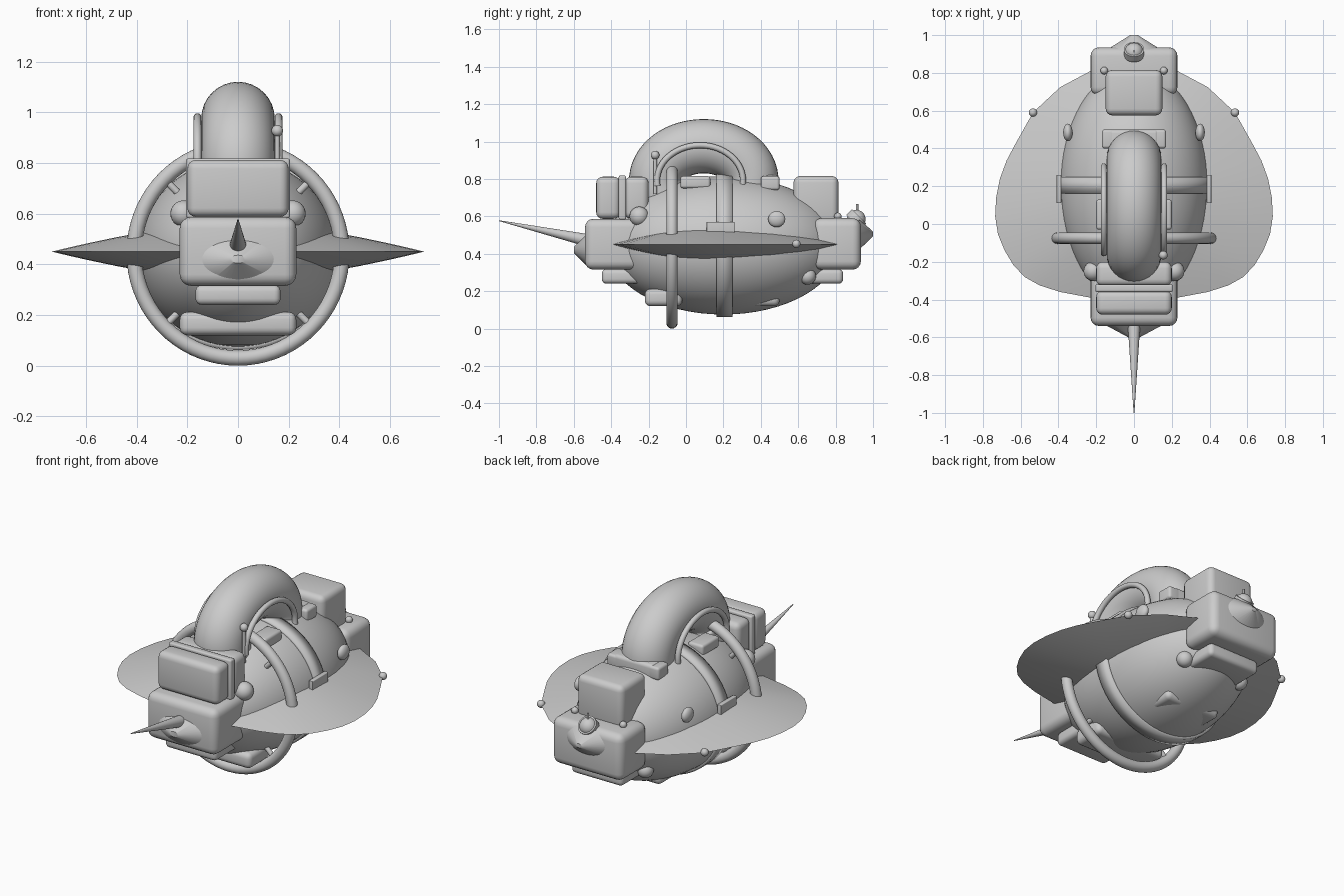
import bpy, bmesh, math
from mathutils import Vector, Matrix

if "Cube" in bpy.data.objects:
    bpy.data.objects.remove(bpy.data.objects["Cube"])


def finish(name, bm, smooth=40):
    bmesh.ops.recalc_face_normals(bm, faces=bm.faces)
    me = bpy.data.meshes.new(name)
    bm.to_mesh(me)
    bm.free()
    ob = bpy.data.objects.new(name, me)
    bpy.context.collection.objects.link(ob)
    bpy.ops.object.select_all(action='DESELECT')
    ob.select_set(True)
    bpy.context.view_layer.objects.active = ob
    bpy.ops.object.shade_smooth_by_angle(angle=math.radians(smooth))
    return ob


def box(name, x, y, z, bevel=0.035):
    """Rounded box from (min, max) pairs."""
    bm = bmesh.new()
    bmesh.ops.create_cube(bm, size=1)
    for v in bm.verts:
        v.co = Vector([(a + b) / 2 + c * (b - a) for (a, b), c in zip((x, y, z), v.co)])
    bmesh.ops.bevel(bm, geom=bm.edges[:], offset=bevel, segments=4, profile=0.5, affect='EDGES')
    return finish(name, bm)


def ball(name, loc, r, seg=24):
    bm = bmesh.new()
    bmesh.ops.create_uvsphere(bm, u_segments=seg, v_segments=seg // 2, radius=1)
    r = r if isinstance(r, tuple) else (r, r, r)
    bm.transform(Matrix.Translation(loc) @ Matrix.Diagonal((*r, 1)))
    return finish(name, bm)


def cone(name, a, b, r1, r2=0.0, squash=1.0, seg=32):
    """Cone or rod from a to b; squash flattens the section in z."""
    a, b = Vector(a), Vector(b)
    d = b - a
    bm = bmesh.new()
    bmesh.ops.create_cone(bm, cap_ends=True, segments=seg, radius1=r1, radius2=r2, depth=d.length)
    bm.transform(Matrix.Translation((a + b) / 2) @ Matrix.Diagonal((1, 1, squash, 1))
                 @ d.to_track_quat('Z', 'Y').to_matrix().to_4x4())
    return finish(name, bm)


def tube(name, pts, r, closed=False, seg=20):
    """Round tube swept along points lying in one plane."""
    pts = [Vector(p) for p in pts]
    n = len(pts)
    normal = (pts[n // 3] - pts[0]).cross(pts[2 * n // 3] - pts[0]).normalized()
    bm = bmesh.new()
    rings = []
    for i, p in enumerate(pts):
        prev = pts[i - 1] if closed or i else p
        nxt = pts[(i + 1) % n] if closed or i < n - 1 else p
        side = (nxt - prev).normalized().cross(normal)
        rings.append([bm.verts.new(p + r * (math.cos(t) * side + math.sin(t) * normal))
                      for t in (2 * math.pi * k / seg for k in range(seg))])
    for i in range(n if closed else n - 1):
        a, b = rings[i], rings[(i + 1) % n]
        for k in range(seg):
            bm.faces.new((a[k], a[(k + 1) % seg], b[(k + 1) % seg], b[k]))
    if not closed:
        bm.faces.new(rings[0])
        bm.faces.new(rings[-1])
    return finish(name, bm)


def arc(x, cy, cz, ry, rz, a0, a1, n=40):
    return [(x, cy + ry * math.cos(t), cz + rz * math.sin(t))
            for t in (math.radians(a0 + (a1 - a0) * i / n) for i in range(n + 1))]


# Egg-shaped hull
ball("hull", (0, 0.2, 0.445), (0.395, 0.625, 0.37), 64)

# Thin lens-shaped brim around the hull
half = [(0, -0.40), (0.23, -0.39), (0.39, -0.36), (0.50, -0.325), (0.58, -0.28), (0.64, -0.215), (0.685, -0.14),
        (0.72, -0.055), (0.735, 0.04), (0.73, 0.14), (0.71, 0.24), (0.675, 0.335), (0.63, 0.42),
        (0.535, 0.59), (0.39, 0.725), (0.23, 0.81), (0, 0.84)]
outline = half + [(-x, y) for x, y in half[-2:0:-1]]
bm = bmesh.new()
C = Vector((0, 0.2))
layers = [(s, 0.12 * (1 - s ** 1.5)) for s in (0.3, 0.5, 0.65, 0.8, 0.9, 0.96)]
layers = layers + [(1, 0.0)] + [(s, -h) for s, h in reversed(layers)]
rings = []
for s, h in layers:
    rings.append([bm.verts.new((*(C + s * (Vector(p) - C)), 0.45 + h)) for p in outline])
for a, b in zip(rings, rings[1:]):
    for k in range(len(outline)):
        j = (k + 1) % len(outline)
        bm.faces.new((a[k], a[j], b[j], b[k]))
bm.faces.new(rings[0])
bm.faces.new(rings[-1])
finish("brim", bm, 60)

# Nose block, its pointed boss and spike
box("nose_block", (-0.23, 0.23), (-0.54, -0.22), (0.315, 0.587), 0.045)
cone("nose_boss", (0, -0.53, 0.42), (0, -0.6, 0.42), 0.16, 0.03, 0.53)
cone("nose_spike", (0, -0.52, 0.47), (0, -1.0, 0.577), 0.034, 0.002)
box("front_upper_case", (-0.2, 0.2), (-0.48, -0.352), (0.587, 0.812))
box("front_upper_plate", (-0.205, 0.205), (-0.36, -0.32), (0.582, 0.818), 0.01)
box("front_upper_back", (-0.2, 0.2), (-0.328, -0.2), (0.587, 0.812))
box("front_lower_case", (-0.168, 0.168), (-0.45, -0.2), (0.24, 0.318), 0.025)

# Tail block, boss and signal lamp
box("tail_block", (-0.23, 0.23), (0.68, 0.935), (0.315, 0.59), 0.045)
cone("tail_boss", (0, 0.925, 0.505), (0, 1.0, 0.505), 0.14, 0.02, 0.6)
box("tail_upper_case", (-0.15, 0.15), (0.575, 0.815), (0.56, 0.815))
box("tail_lower_case", (-0.168, 0.168), (0.62, 0.84), (0.24, 0.318), 0.025)
ball("tail_lamp", (0, 0.91, 0.585), 0.05)
cone("tail_lamp_band", (0, 0.895, 0.57), (0, 0.925, 0.6), 0.054, 0.054)
cone("tail_lamp_pin", (0, 0.915, 0.6), (0, 0.915, 0.665), 0.006, 0.006)

# Belly pads
box("belly_pad_front", (-0.23, 0.23), (-0.22, -0.02), (0.12, 0.212), 0.03)
box("belly_pad_rear", (-0.18, 0.18), (0.34, 0.5), (0.12, 0.2), 0.03)

# Thick arch on top, with a thin collar where it meets the hull
tube("top_arch", arc(0, 0.095, 0.79, 0.255, 0.185, -25, 205), 0.145, seg=32)
for i, (y, z) in enumerate(((-0.15, 0.79), (0.4, 0.8))):
    box(f"arch_foot_{i}", (-0.13, 0.13), (y - 0.1, y + 0.1), (z - 0.08, z + 0.02), 0.02)

# Ring around the hull and its four pegs
tube("ring", [(0.41 * math.cos(t), -0.075, 0.445 + 0.415 * math.sin(t))
              for t in (2 * math.pi * i / 72 for i in range(72))], 0.03, True)
for i in range(4):
    t = math.pi * (0.25 + 0.5 * i)
    c, s = math.cos(t), math.sin(t)
    cone(f"ring_peg_{i}", (0.32 * c, -0.075, 0.445 + 0.32 * s),
         (0.41 * c, -0.075, 0.445 + 0.41 * s), 0.014, 0.014, seg=12)

# Flat strap around the hull
bm = bmesh.new()
bmesh.ops.create_cone(bm, cap_ends=False, segments=72, radius1=1, radius2=1, depth=0.085)
bm.transform(Matrix.Translation((0, 0.205, 0.445)) @ Matrix.Diagonal((0.408, 1, 0.383, 1))
             @ Matrix.Rotation(math.pi / 2, 4, 'X'))
strap = finish("strap", bm)
strap.modifiers.new("thickness", 'SOLIDIFY').thickness = 0.025

# Parts mirrored left and right
for side, sx in (("left", -1), ("right", 1)):
    def span(a, b):
        return tuple(sorted((sx * a, sx * b)))
    tube(f"arch_handle_{side}", arc(sx * 0.16, 0.075, 0.79, 0.23, 0.19, -8, 188), 0.016, seg=12)
    box(f"handle_pad_{side}", span(0.1, 0.2), (-0.03, 0.13), (0.75, 0.815), 0.015)
    box(f"handle_pad_rear_{side}", span(0.08, 0.17), (0.4, 0.5), (0.74, 0.815), 0.015)
    box(f"strap_clip_{side}", span(0.385, 0.41), (0.11, 0.26), (0.49, 0.57), 0.004)
    ball(f"shoulder_knob_{side}", (sx * 0.215, -0.25, 0.6), 0.052)
    ball(f"porthole_{side}", (sx * 0.35, 0.485, 0.585), (0.025, 0.046, 0.043))
    ball(f"rear_knob_{side}", (sx * 0.19, 0.65, 0.28), 0.045)
    ball(f"brim_light_{side}", (sx * 0.535, 0.59, 0.453), 0.022, 16)
    ball(f"tail_light_{side}", (sx * 0.158, 0.812, 0.6), 0.02, 16)

# Single lamp on a stem, right side only
cone("side_lamp_stem", (0.155, -0.165, 0.72), (0.155, -0.165, 0.93), 0.01, 0.01, seg=12)
ball("side_lamp", (0.155, -0.165, 0.927), 0.023, 16)
